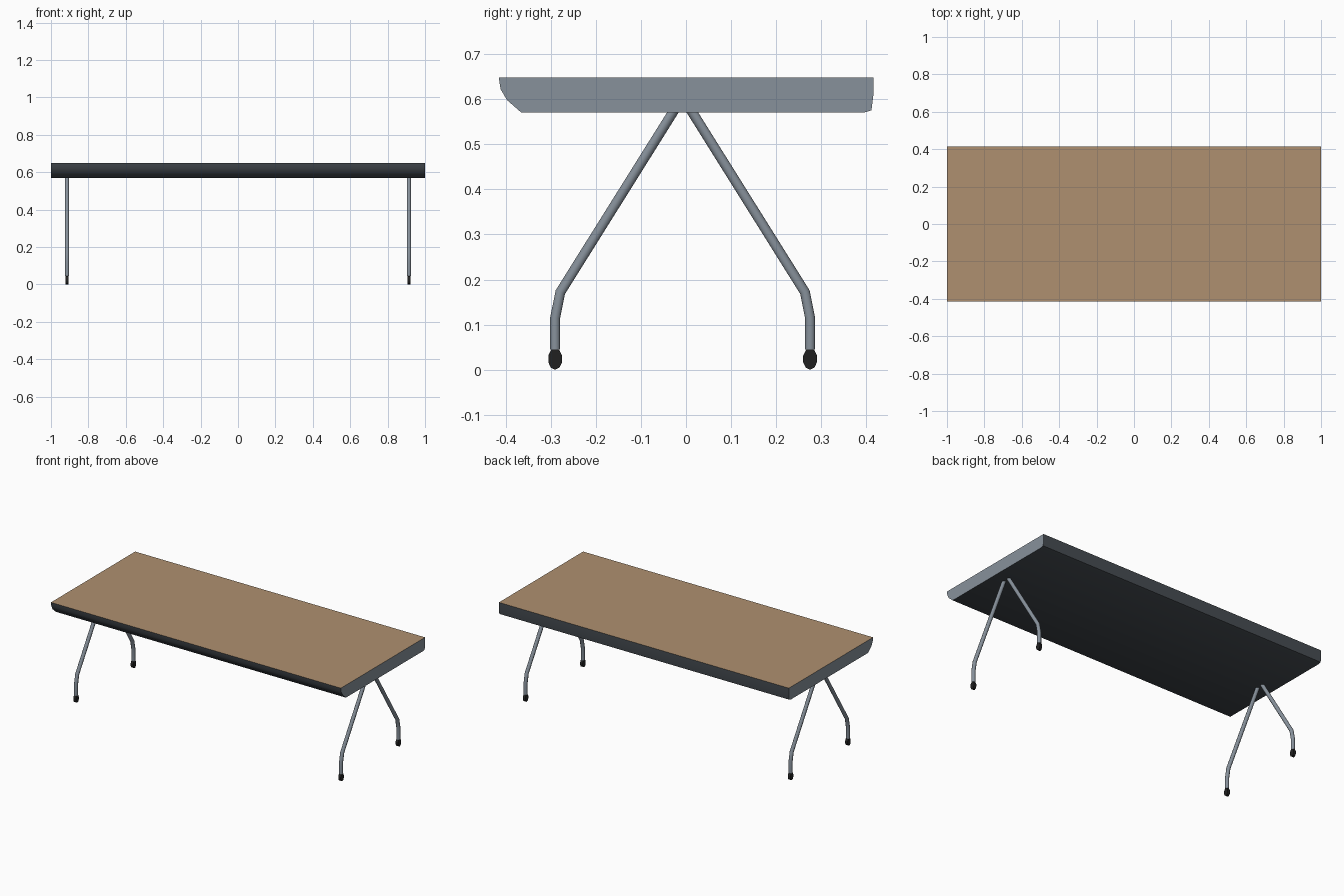
import bpy, bmesh, math
from mathutils import Vector

if "Cube" in bpy.data.objects:
    bpy.data.objects.remove(bpy.data.objects["Cube"])


def material(name, rgb):
    m = bpy.data.materials.new(name)
    m.diffuse_color = (*rgb, 1)
    m.use_nodes = True
    m.node_tree.nodes["Principled BSDF"].inputs["Base Color"].default_value = m.diffuse_color
    return m


wood = material("light wood", (0.43, 0.28, 0.16))
steel = material("grey steel", (0.245, 0.285, 0.33))
dark = material("dark grey", (0.062, 0.073, 0.085))
black = material("black rubber", (0.015, 0.015, 0.015))


def finish(name, bm, mats, smooth_angle=None):
    bmesh.ops.recalc_face_normals(bm, faces=bm.faces[:])
    me = bpy.data.meshes.new(name)
    bm.to_mesh(me)
    bm.free()
    for m in mats:
        me.materials.append(m)
    ob = bpy.data.objects.new(name, me)
    bpy.context.collection.objects.link(ob)
    if smooth_angle:
        bpy.ops.object.select_all(action='DESELECT')
        bpy.context.view_layer.objects.active = ob
        ob.select_set(True)
        bpy.ops.object.shade_smooth_by_angle(angle=math.radians(smooth_angle))
    return ob


# Tabletop: side profile (y, z) extruded along x
profile = [(-0.415, 0.648), (-0.411, 0.622), (-0.397, 0.598), (-0.365, 0.57),
           (0.395, 0.57), (0.411, 0.575), (0.415, 0.607), (0.415, 0.648)]
bm = bmesh.new()
face = bm.faces.new([bm.verts.new((-1, y, z)) for y, z in profile])
ext = bmesh.ops.extrude_face_region(bm, geom=[face], use_keep_orig=True)
bmesh.ops.translate(bm, vec=(2, 0, 0),
                    verts=[g for g in ext["geom"] if isinstance(g, bmesh.types.BMVert)])
bmesh.ops.recalc_face_normals(bm, faces=bm.faces[:])
bm.normal_update()
for f in bm.faces:
    f.material_index = 0 if f.normal.z > 0.9 else 1 if abs(f.normal.x) > 0.9 else 2
finish("tabletop", bm, [wood, steel, dark], 42)


# Bent tube leg: path given as (offset from leg centre line, height)
CENTRE_Y = -0.0075
PATH = [(0.2825, 0.045), (0.2825, 0.115), (0.271, 0.172), (0.0205, 0.572)]
R, SIDES = 0.0115, 10


def leg(name, x, side):
    pts = [Vector((0, CENTRE_Y + side * d, z)) for d, z in PATH]
    bm = bmesh.new()
    rings = []
    for i, p in enumerate(pts):
        a = (p - pts[i - 1]).normalized() if i else (pts[1] - p).normalized()
        b = (pts[i + 1] - p).normalized() if i < len(pts) - 1 else Vector((0, 0, 1))
        t = (a + b).normalized()
        if i == len(pts) - 1:
            t = b  # cut level under the tabletop
        across = Vector((0, t.z, -t.y)) / t.dot(a)
        rings.append([bm.verts.new(
            Vector((x + R * math.cos(k * math.tau / SIDES), 0, 0)) + p
            + across * R * math.sin(k * math.tau / SIDES)) for k in range(SIDES)])
    for lo, hi in zip(rings, rings[1:]):
        for k in range(SIDES):
            n = (k + 1) % SIDES
            bm.faces.new((lo[k], lo[n], hi[n], hi[k]))
    bm.faces.new(rings[0])
    bm.faces.new(rings[-1])
    finish(name, bm, [steel], 50)


# Caster foot: oval disc standing on the floor
def foot(name, x, side):
    bm = bmesh.new()
    bmesh.ops.create_cone(bm, cap_ends=True, segments=10, radius1=1, radius2=1, depth=1)
    y = CENTRE_Y + side * PATH[0][0]
    for v in bm.verts:
        v.co = (x + v.co.z * 0.017, y + v.co.x * 0.016, 0.024 + v.co.y * 0.024)
    finish(name, bm, [black])


for sx, xn in ((-1, "left"), (1, "right")):
    for sy, yn in ((-1, "front"), (1, "back")):
        leg(f"{yn}_{xn}_leg", sx * 0.914, sy)
        foot(f"{yn}_{xn}_foot", sx * 0.914, sy)
